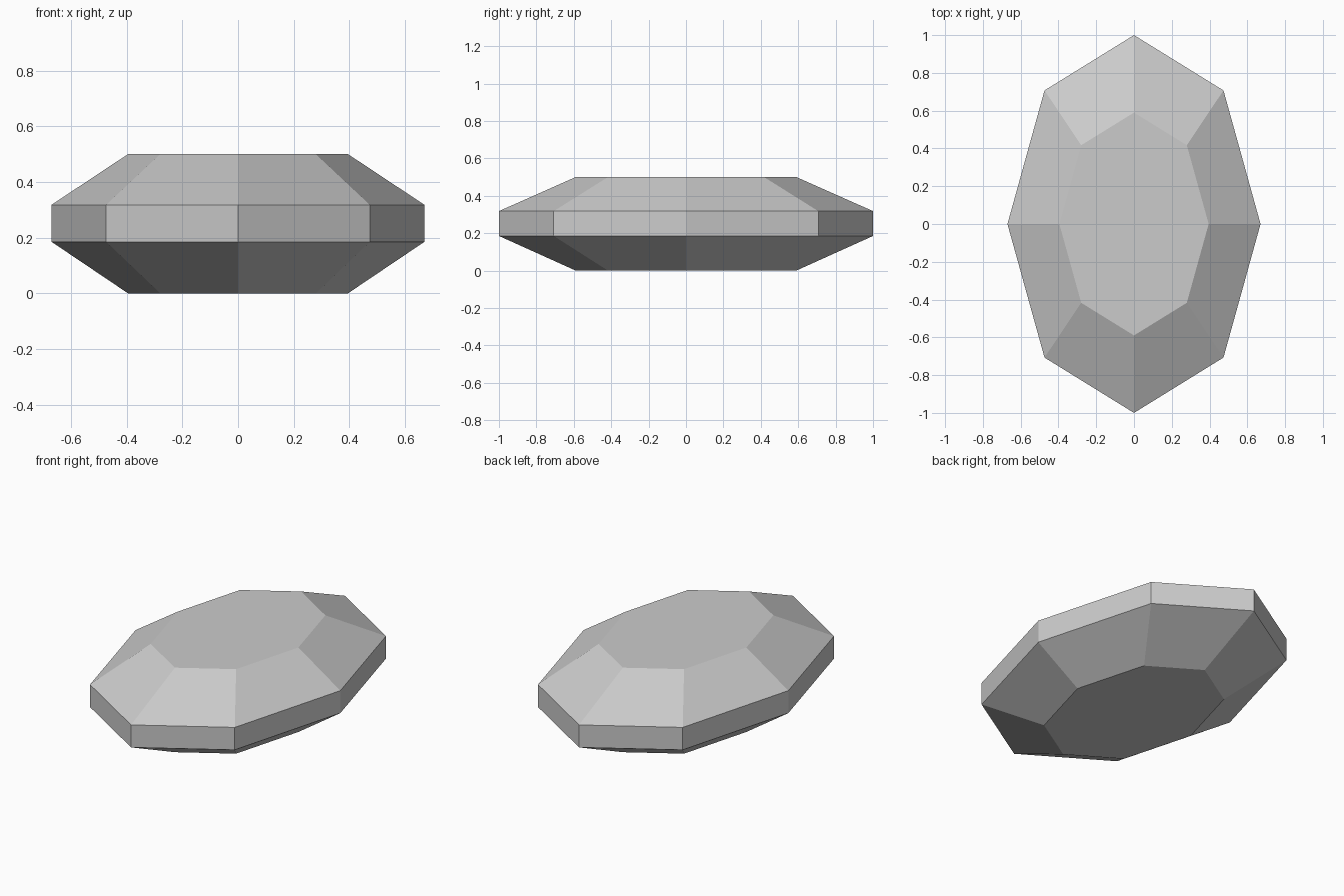
import bpy
import bmesh
from math import cos, sin, pi

cube = bpy.data.objects.get("Cube")
if cube:
    bpy.data.objects.remove(cube, do_unlink=True)

SIDES = 8
HALF_WIDTH, HALF_LENGTH = 0.67, 1.0
# Profile of the cut stone: (height, scale of the outline)
PROFILE = [(0.0, 0.59), (0.185, 1.0), (0.318, 1.0), (0.5, 0.59)]

# Plain grey stone
stone = bpy.data.materials.new("light_grey_stone")
colour = (0.6, 0.6, 0.6, 1.0)
stone.diffuse_color = colour
stone.use_nodes = True
stone.node_tree.nodes["Principled BSDF"].inputs["Base Color"].default_value = colour

# Faceted oval gem: stacked octagonal rings
bm = bmesh.new()
rings = []
for z, scale in PROFILE:
    rings.append([bm.verts.new((HALF_WIDTH * scale * cos(2 * pi * i / SIDES),
                                HALF_LENGTH * scale * sin(2 * pi * i / SIDES), z))
                  for i in range(SIDES)])

# Facets between rings
for low, high in zip(rings, rings[1:]):
    for i in range(SIDES):
        j = (i + 1) % SIDES
        bm.faces.new((low[i], low[j], high[j], high[i]))

# Flat bottom and top
bm.faces.new(rings[0][::-1])
bm.faces.new(rings[-1])
bmesh.ops.recalc_face_normals(bm, faces=bm.faces)

mesh = bpy.data.meshes.new("faceted_gem")
bm.to_mesh(mesh)
bm.free()
mesh.materials.append(stone)
gem = bpy.data.objects.new("faceted_gem", mesh)
bpy.context.collection.objects.link(gem)
